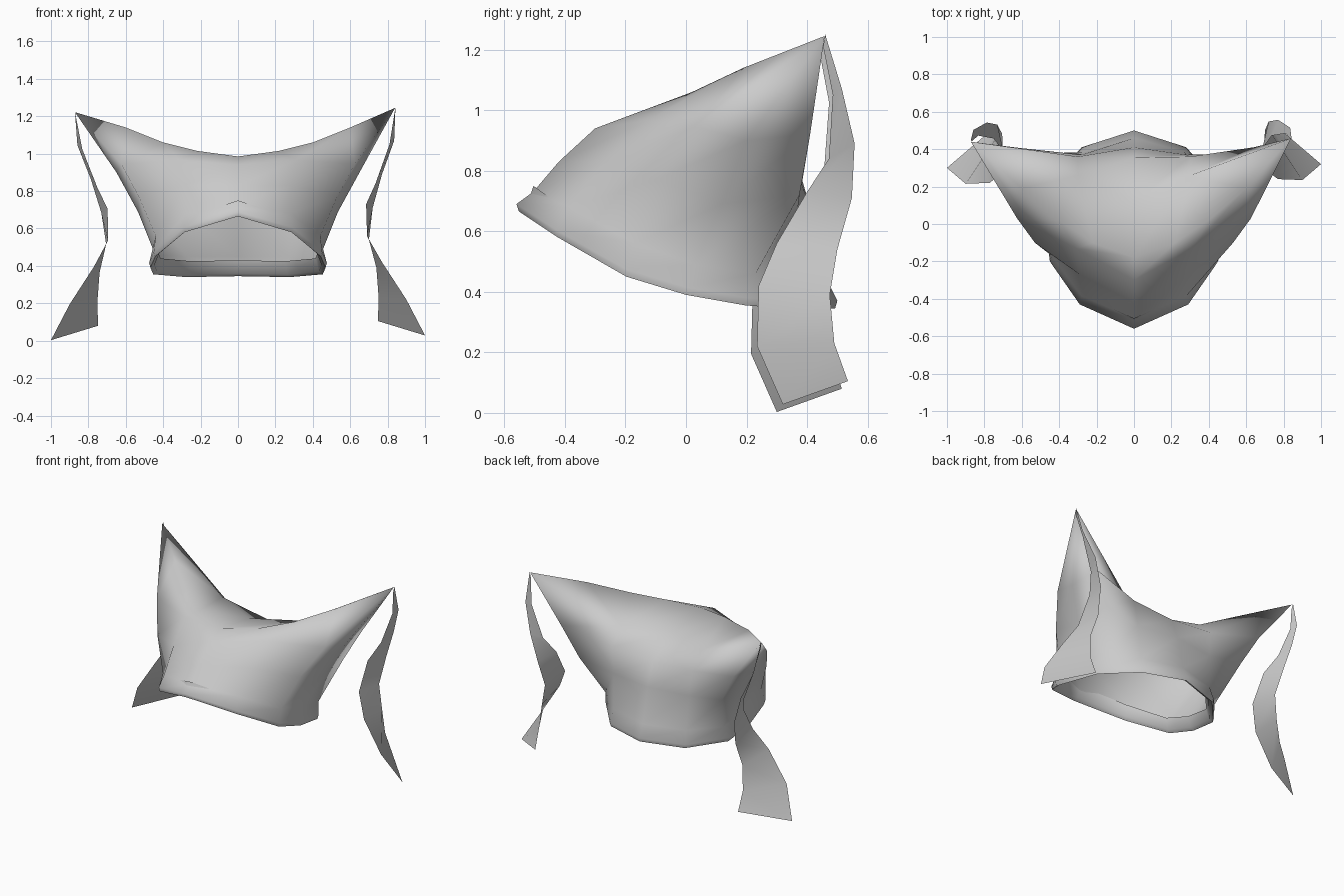
import bpy, bmesh, math

if "Cube" in bpy.data.objects:
    bpy.data.objects.remove(bpy.data.objects["Cube"])


def make_object(name, verts, faces, angle):
    mesh = bpy.data.meshes.new(name)
    mesh.from_pydata(verts, [], faces)
    bm = bmesh.new()
    bm.from_mesh(mesh)
    bmesh.ops.remove_doubles(bm, verts=bm.verts, dist=0.001)
    bmesh.ops.recalc_face_normals(bm, faces=bm.faces)
    bm.to_mesh(mesh)
    bm.free()
    ob = bpy.data.objects.new(name, mesh)
    bpy.context.collection.objects.link(ob)
    bpy.ops.object.select_all(action='DESELECT')
    ob.select_set(True)
    bpy.context.view_layer.objects.active = ob
    bpy.ops.object.shade_smooth_by_angle(angle=math.radians(angle))
    return ob


def grid_faces(rows, cols):
    return [(r * cols + c, r * cols + c + 1, (r + 1) * cols + c + 1, (r + 1) * cols + c)
            for r in range(rows - 1) for c in range(cols - 1)]


# Hat crown: half rings running front centre -> side -> back centre
tip = (.84, .458, 1.245)
left_tip = (-.872, .44, 1.222)
rim = [(0, -.56, .69), (.29, -.43, .605), (.45, -.2, .475), (.475, 0, .415),
       (.46, .2, .38), (.28, .41, .365), (0, .5, .37)]
above_rim = [(0, -.505, .73), (.28, -.385, .68), (.44, -.17, .56), (.455, .03, .49),
             (.44, .23, .46), (.27, .385, .45), (0, .46, .45)]
middle = [(0, -.42, .83), (.29, -.27, .83), (.53, -.10, .77), (.535, .12, .69),
          (.53, .375, .72), (.28, .37, .68), (0, .41, .68)]
upper = [(0, -.30, .94), (.31, -.13, .965), (.625, .03, .945), (.65, .20, .90),
         (.64, .41, .92), (.30, .36, .85), (0, .355, .83)]
ridge = [(0, -.18, .985), (.22, -.10, 1.015), tip, tip, tip, (.30, .26, .95), (0, .12, .94)]
ridge_mid = [(.40, .02, 1.06), (.60, .19, 1.14)]


def inset(ring, scale, dz):
    return [(x * scale, y * scale, z + dz) for x, y, z in ring]


# Rolled rim folding up into the opening
rings = [inset(rim, .90, .06), inset(rim, .94, -.01), inset(rim, .985, -.025),
         rim, above_rim, middle, upper, ridge]
half = [p for ring in rings for p in ring] + ridge_mid
n = len(rim)
top = (len(rings) - 1) * n
m1, m2 = top + n, top + n + 1
half_faces = grid_faces(len(rings) - 1, n)
up = top - n
# Crown front, horn sides and back, all converging on the horn tip
half_faces += [(up, up + 1, top + 1, top), (up + 1, m1, top + 1), (up + 1, up + 2, m2, m1),
               (up + 2, top + 2, m2), (up + 2, up + 3, top + 2), (up + 3, up + 4, top + 2),
               (up + 4, up + 5, top + 5, top + 2), (up + 5, up + 6, top + 6, top + 5)]
# Sunken top behind the ridge
half_faces += [(top, top + 1, top + 5, top + 6), (top + 1, m1, top + 5),
               (m1, m2, top + 5), (m2, top + 2, top + 5)]
# The left half mirrors the right, with a slightly drooping horn
left = [left_tip if p == tip else (-p[0], p[1], p[2]) for p in half]
left_faces = [tuple(i + len(half) for i in reversed(f)) for f in half_faces]
make_object("horned_hat", half + left, half_faces + left_faces, 100)

# Twisting ribbons hanging from both horn tips
back_edge = [(.842, .46, 1.25), (.835, .515, 1.07), (.77, .557, .89), (.72, .548, .71),
             (.70, .50, .54), (.74, .475, .39), (.752, .49, .23), (.748, .535, .105)]
front_edge = [(.838, .453, 1.21), (.81, .485, 1.05), (.735, .472, .84), (.685, .40, .73),
              (.69, .30, .56), (.77, .24, .42), (.90, .235, .22), (1.0, .32, .028)]
for side, name in ((1, "ribbon_right"), (-1, "ribbon_left")):
    pts = []
    for pair in zip(back_edge, front_edge):
        for x, y, z in pair:
            if side < 0:
                # the left ribbon follows the lower, wider horn tip
                k = min(1, max(0, (z - .4) / .85))
                pts.append((-x - .03 * k, y - .02 * (1 - k) - .01 * k, z - .025))
            else:
                pts.append((x, y, z))
    make_object(name, pts, grid_faces(len(back_edge), 2), 100)
